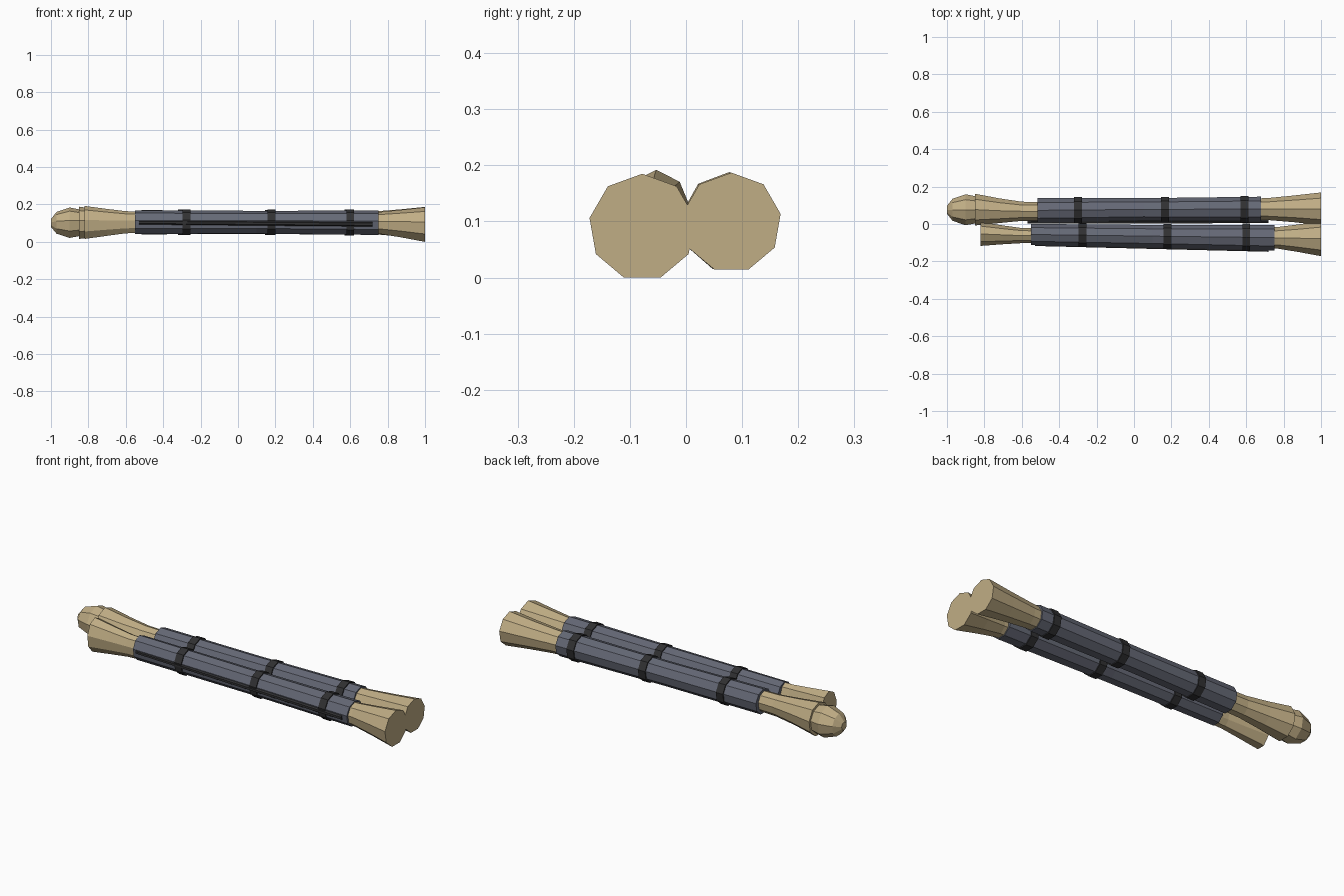
import bpy, bmesh, math

SIDES = 9


def material(name, rgb):
    m = bpy.data.materials.new(name)
    m.diffuse_color = (*rgb, 1)
    return m


BONE = material("bone tan", (0.53, 0.42, 0.235))
SLEEVE = material("slate grey", (0.13, 0.14, 0.18))
DARK = material("near black", (0.03, 0.03, 0.032))


def loft(name, sections, mat, sides=SIDES):
    """Capped tube along x; each section is (x, centre y, centre z, radius y, radius z)."""
    bm = bmesh.new()
    rings = []
    for x, cy, cz, ry, rz in sections:
        rings.append([bm.verts.new((x, cy + ry * math.sin(2 * math.pi * i / sides),
                                    cz + rz * math.cos(2 * math.pi * i / sides)))
                      for i in range(sides)])
    for a, b in zip(rings, rings[1:]):
        for i in range(sides):
            j = (i + 1) % sides
            bm.faces.new((a[i], a[j], b[j], b[i]))
    bm.faces.new(rings[0])
    bm.faces.new(rings[-1])
    bmesh.ops.recalc_face_normals(bm, faces=bm.faces)
    me = bpy.data.meshes.new(name)
    bm.to_mesh(me)
    bm.free()
    me.materials.append(mat)
    ob = bpy.data.objects.new(name, me)
    bpy.context.collection.objects.link(ob)
    return ob


def sample(sections, x):
    """Section interpolated at position x."""
    for a, b in zip(sections, sections[1:]):
        if a[0] <= x <= b[0]:
            t = (x - a[0]) / (b[0] - a[0])
            return [p + (q - p) * t for p, q in zip(a, b)]


def straps(prefix, sleeve, positions):
    for n, x in enumerate(positions):
        secs = []
        for dx in (-0.021, 0.021):
            s = sample(sleeve, x + dx)
            secs.append((s[0], s[1], s[2], s[3] + 0.006, s[4] + 0.006))
        loft(f"{prefix}_strap_{n + 1}", secs, DARK)


# front bone: flattened flare on the left, round flare on the right
loft("front_bone", [
    (-0.82, -0.053, 0.101, 0.065, 0.091),
    (-0.70, -0.058, 0.102, 0.051, 0.074),
    (-0.60, -0.062, 0.103, 0.041, 0.061),
    (-0.50, -0.062, 0.103, 0.039, 0.058),
    (0.70, -0.073, 0.100, 0.057, 0.060),
    (0.77, -0.074, 0.099, 0.059, 0.062),
    (0.88, -0.076, 0.095, 0.075, 0.077),
    (1.00, -0.078, 0.0896, 0.0954, 0.0954)], BONE)

# back bone
loft("back_bone", [
    (-0.85, 0.077, 0.099, 0.086, 0.089),
    (-0.72, 0.071, 0.101, 0.067, 0.070),
    (-0.60, 0.068, 0.102, 0.052, 0.057),
    (-0.50, 0.068, 0.102, 0.050, 0.055),
    (0.62, 0.080, 0.100, 0.056, 0.058),
    (0.72, 0.080, 0.100, 0.060, 0.062),
    (0.86, 0.081, 0.099, 0.073, 0.074),
    (1.00, 0.081, 0.098, 0.089, 0.089)], BONE)

# rounded knob on the left end of the back bone
loft("back_bone_knob", [
    (x, 0.076, 0.100, r, r) for x, r in
    ((-1.0, 0.022), (-0.97, 0.060), (-0.90, 0.084), (-0.84, 0.072))], BONE)

# sleeves around the shafts
front_sleeve = [
    (-0.55, -0.056, 0.104, 0.057, 0.065),
    (0.10, -0.065, 0.103, 0.061, 0.063),
    (0.75, -0.073, 0.100, 0.070, 0.067)]
back_sleeve = [
    (-0.515, 0.073, 0.103, 0.066, 0.067),
    (0.05, 0.078, 0.102, 0.061, 0.063),
    (0.68, 0.080, 0.101, 0.067, 0.067)]
loft("front_sleeve", front_sleeve, SLEEVE)
loft("back_sleeve", back_sleeve, SLEEVE)

# straps around the sleeves
straps("front", front_sleeve, (-0.275, 0.18, 0.60))
straps("back", back_sleeve, (-0.30, 0.165, 0.59))

# thin rods along the front side of each sleeve
loft("front_rod", [(-0.53, -0.108, 0.104, 0.011, 0.011),
                   (0.72, -0.139, 0.094, 0.011, 0.012)], DARK, 6)
loft("back_rod", [(-0.57, 0.012, 0.100, 0.011, 0.011),
                  (0.72, 0.014, 0.094, 0.011, 0.012)], DARK, 6)
